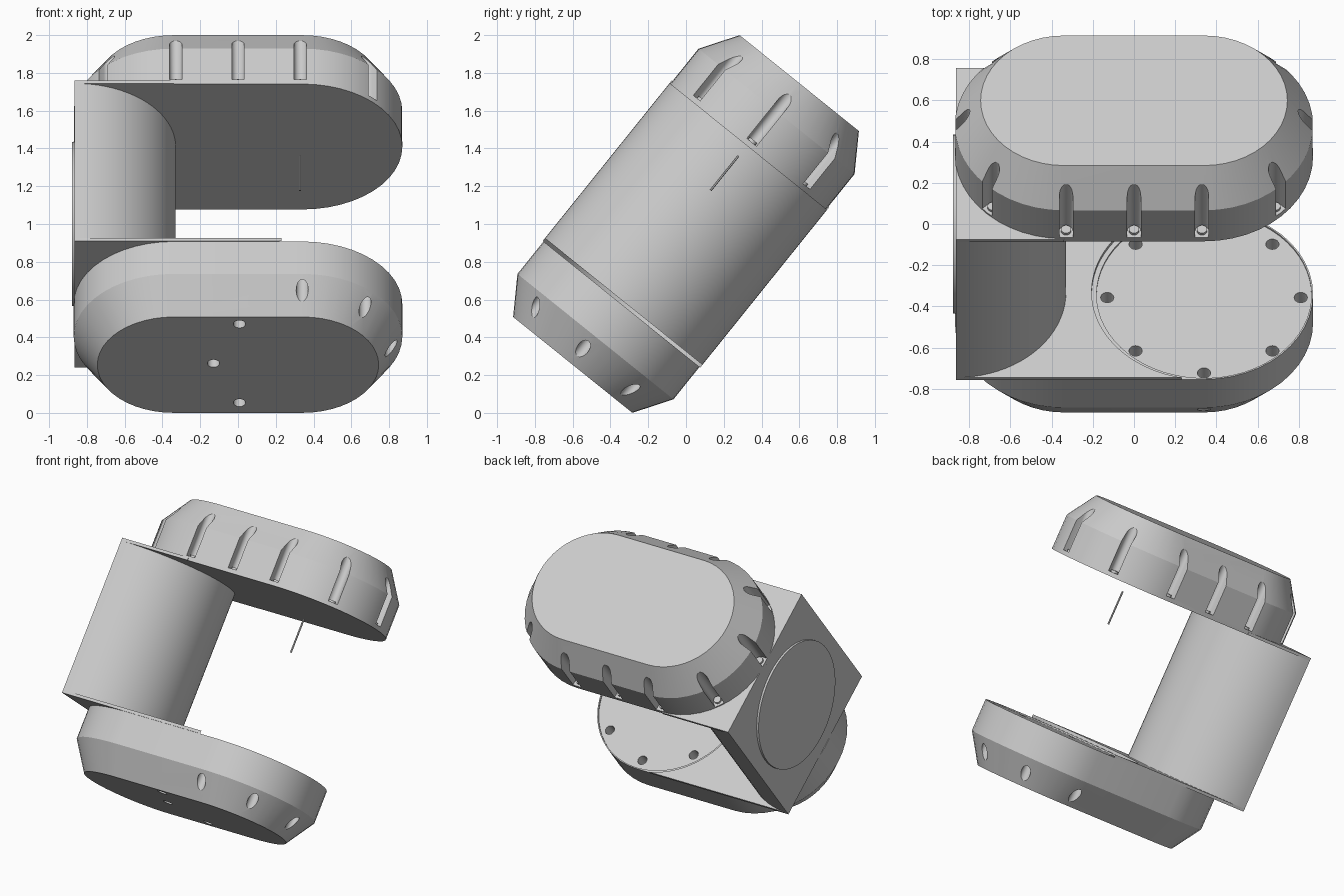
import bpy, bmesh
from math import sin, cos, radians, pi
from mathutils import Matrix

cube = bpy.data.objects.get("Cube")
if cube:
    bpy.data.objects.remove(cube, do_unlink=True)

grey = bpy.data.materials.new("plain_grey")
grey.use_nodes = True
grey.diffuse_color = (0.6, 0.6, 0.6, 1)
grey.node_tree.nodes["Principled BSDF"].inputs["Base Color"].default_value = grey.diffuse_color

# Everything is built upright around its own axis, then leaned back
LEAN = Matrix.Translation((0, 0, 1)) @ Matrix.Rotation(radians(-38.8), 4, 'X')
HALF, R = 0.34, 0.53        # centre distance and radius of the rounded ends
TOP, LOW = 0.525, -0.545    # inner faces of the two end caps


def arc(cx, cy, r, a0, a1, n=24):
    angles = [radians(a0 + (a1 - a0) * i / n) for i in range(n + 1)]
    return [(cx + r * cos(a), cy + r * sin(a)) for a in angles]


def circle(cx, cy, r, n=32):
    return arc(cx, cy, r, 0, 360, n)[:-1]


def stadium(r):
    return arc(HALF, 0, r, -90, 90) + arc(-HALF, 0, r, 90, 270)


def loft(bm, layers):
    """Solid through matching outlines, given as (outline, height)."""
    rings = [[bm.verts.new((x, y, z)) for x, y in pts] for pts, z in layers]
    n = len(rings[0])
    for a, b in zip(rings, rings[1:]):
        for i in range(n):
            j = (i + 1) % n
            bm.faces.new((a[i], a[j], b[j], b[i]))
    bm.faces.new(rings[0])
    bm.faces.new(rings[-1])


def make(name, *solids):
    bm = bmesh.new()
    for layers in solids:
        loft(bm, layers)
    bmesh.ops.recalc_face_normals(bm, faces=bm.faces)
    mesh = bpy.data.meshes.new(name)
    bm.to_mesh(mesh)
    bm.free()
    mesh.materials.append(grey)
    ob = bpy.data.objects.new(name, mesh)
    bpy.context.collection.objects.link(ob)
    return ob


def prism(outline, z0, z1):
    return [(outline, z0), (outline, z1)]


def activate(ob):
    bpy.ops.object.select_all(action='DESELECT')
    ob.select_set(True)
    bpy.context.view_layer.objects.active = ob


def cut(ob, cutter):
    mod = ob.modifiers.new("cut", 'BOOLEAN')
    mod.operation, mod.solver, mod.object = 'DIFFERENCE', 'EXACT', cutter
    activate(ob)
    bpy.ops.object.modifier_apply(modifier=mod.name)
    bpy.data.objects.remove(cutter, do_unlink=True)


def finish(ob):
    ob.data.transform(LEAN)
    activate(ob)
    bpy.ops.object.shade_smooth_by_angle(angle=radians(30))


def cap(name, inner, sign):
    return make(name, [(stadium(R), inner), (stadium(R), sign * 0.765),
                       (stadium(R - 0.125), sign * 0.957)])


# Upper cap with screw slots all round its edge
upper_cap = cap("upper_cap", TOP, 1)
spots = [(x, 0, a) for x in (-0.33, 0, 0.33) for a in (-90, 90)]
spots += [(s * HALF, 0, (0 if s > 0 else 180) + a) for s in (-1, 1) for a in (-45, 0, 45)]
slots, screws = [], []
for x, y, a in spots:
    t = radians(a)
    d, e = cos(t), sin(t)
    cx, cy = x + 0.49 * d, y + 0.49 * e
    far = arc(x + 0.6 * d, y + 0.6 * e, 0.033, a - 90, a + 90, 12)
    slots.append(prism(arc(cx, cy, 0.033, a + 90, a + 270, 12) + far, 0.555, 1.1))
    screws.append(prism(circle(cx, cy, 0.025, 16), 0.55, 0.57))
cut(upper_cap, make("slot_cutter", *slots))
slot_screws = make("slot_screws", *screws)

# Lower cap with a shallow round seat and a ring of through holes
lower_cap = cap("lower_cap", LOW, -1)
cut(lower_cap, make("seat_cutter", prism(circle(HALF, 0, 0.522, 64), LOW - 0.01, LOW + 0.1)))
holes = [circle(HALF + 0.47 * cos(k * pi / 4), -0.012 + 0.47 * sin(k * pi / 4), 0.032, 24)
         for k in range(8)]
cut(lower_cap, make("hole_cutter", *[prism(h, -1.1, -0.4) for h in holes]))

# Half-round column joining the caps on one side
EDGE, W = -0.865, 0.535
column = make("column", prism(arc(EDGE, 0, W, -90, 90, 40), LOW, TOP + 0.02))

# Mounting plates: the lower one is scooped out around the seat
lower_plate = make("lower_plate", prism(
    [(EDGE, -W)] + arc(HALF, 0, 0.546, 258.5, 101.5, 40) + [(EDGE, W)], LOW, LOW + 0.02))
upper_plate = make("upper_plate", prism(
    [(EDGE, -W), (-HALF, -W), (-HALF, W), (EDGE, W)], TOP, TOP + 0.02))

# Thin round cover on the flat side of the column
side_cover = make("side_cover", prism(circle(0, 0, 0.435, 64), 0, 0.015))
side_cover.data.transform(Matrix.Translation((EDGE, 0, 0)) @ Matrix.Rotation(-pi / 2, 4, 'Y'))

# Slim pin between the caps
pin = make("pin", prism(circle(0.328, -0.01, 0.006, 12), 0.22, 0.455))

for part in (upper_cap, slot_screws, lower_cap, column, lower_plate, upper_plate, side_cover, pin):
    finish(part)
